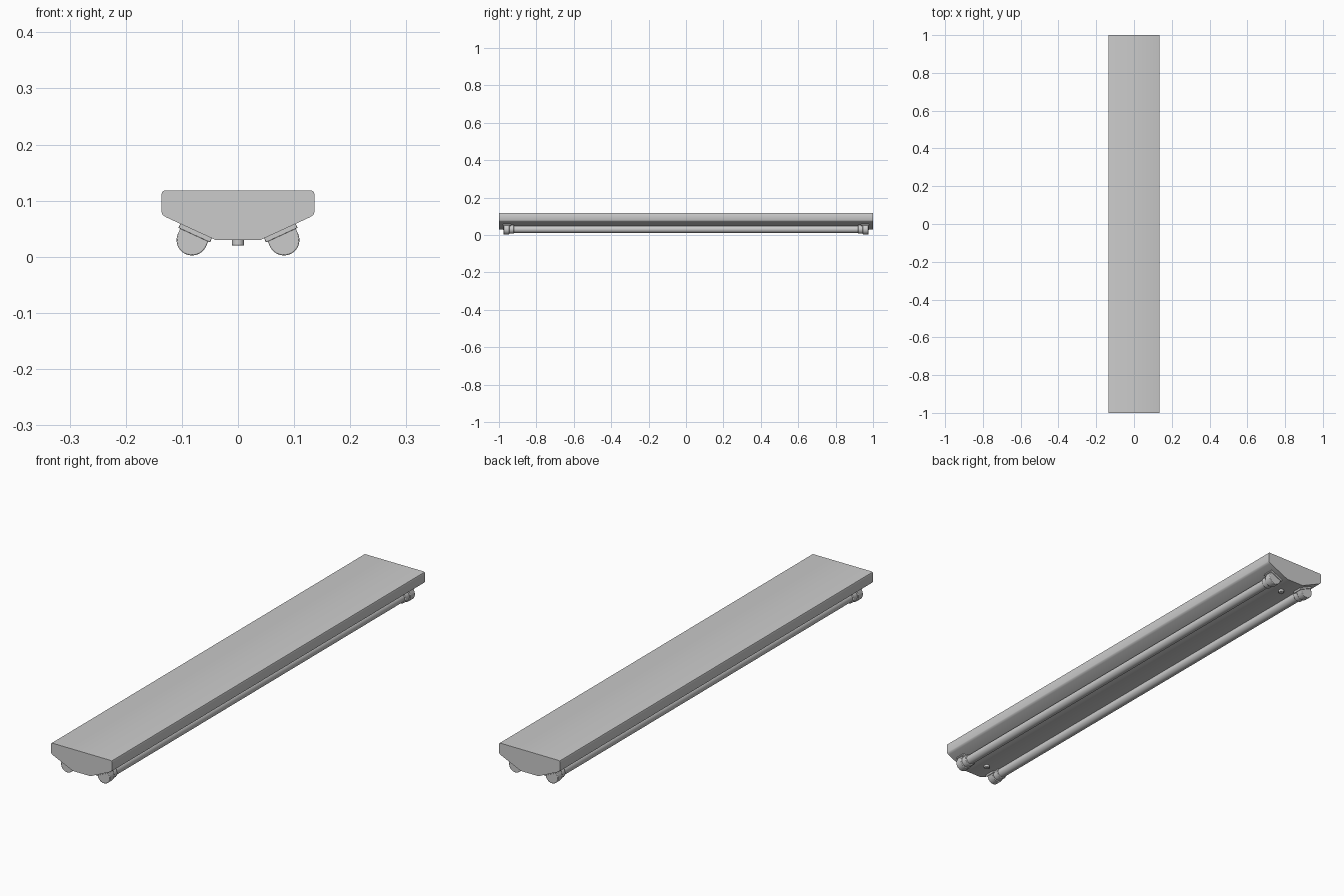
import bpy, bmesh, math
from mathutils import Matrix, Vector

cube = bpy.data.objects.get("Cube")
if cube:
    bpy.data.objects.remove(cube, do_unlink=True)

grey = bpy.data.materials.new("light grey")
grey.use_nodes = True
colour = (0.6, 0.6, 0.6, 1)
grey.diffuse_color = colour
grey.node_tree.nodes["Principled BSDF"].inputs["Base Color"].default_value = colour


def extrude(name, profile, y0, y1, bevel=0.0):
    """Extrude a closed (x, z) profile along y."""
    bm = bmesh.new()
    face = bm.faces.new([bm.verts.new((x, y0, z)) for x, z in profile])
    new = bmesh.ops.extrude_face_region(bm, geom=[face])["geom"]
    bmesh.ops.translate(bm, vec=(0, y1 - y0, 0),
                        verts=[v for v in new if isinstance(v, bmesh.types.BMVert)])
    bmesh.ops.recalc_face_normals(bm, faces=bm.faces)
    mesh = bpy.data.meshes.new(name)
    bm.to_mesh(mesh)
    bm.free()
    mesh.materials.append(grey)
    ob = bpy.data.objects.new(name, mesh)
    bpy.context.collection.objects.link(ob)
    if bevel:
        mod = ob.modifiers.new("soft edges", 'BEVEL')
        mod.width, mod.segments = bevel, 2
    bpy.ops.object.select_all(action='DESELECT')
    ob.select_set(True)
    bpy.context.view_layer.objects.active = ob
    bpy.ops.object.shade_smooth_by_angle(angle=math.radians(35))
    return ob


def arc(cx, cz, r, start, end, n):
    """Points on a circle between two angles in degrees."""
    return [(cx + r * math.cos(math.radians(start + (end - start) * i / n)),
             cz + r * math.sin(math.radians(start + (end - start) * i / n)))
            for i in range(n + 1)]


# Housing with rounded upper and lower side corners
half = [(0.04, 0.03), (0.128, 0.0705), (0.134, 0.0745), (0.136, 0.079),
        (0.136, 0.113), (0.1345, 0.1165), (0.131, 0.118)]
housing = half + [(-x, z) for x, z in reversed(half)]
extrude("housing", housing, -1, 1)

# Local frame of the sloped lamp faces: u runs outward, v points away from the slope
angle = math.atan2(0.0405, 0.088)
u = Vector((math.cos(angle), math.sin(angle)))
v = Vector((math.sin(angle), -math.cos(angle)))
tube = Vector((0.082, 0.03))
top = (Vector((0.04, 0.03)) - tube).dot(v)


def sloped(points, side):
    """Map slope coordinates around the tube centre to the front plane."""
    out = [tube + u * a + v * b for a, b in points]
    return [(side * p.x, p.y) for p in out]


def socket(r):
    """Rounded holder outline reaching up to the housing."""
    return [(r, top - 0.002)] + arc(0, 0, r, 0, 180, 20) + [(-r, top - 0.002)]


base = [(-0.031, top - 0.002), (0.031, top - 0.002), (0.031, top + 0.008), (-0.031, top + 0.008)]

for side, label in ((1, "left"), (-1, "right")):
    # Fluorescent tube
    extrude(label + "_tube", arc(side * tube.x, tube.y, 0.019, 0, 345, 23), -0.95, 0.95)
    for end, where in ((-1, "front"), (1, "back")):
        name = label + "_" + where
        # Outer holder, mounting base and collar around the tube end
        extrude(name + "_holder", sloped(socket(0.0275), side), end * 0.945, end * 0.975, 0.002)
        extrude(name + "_holder_base", sloped(base, side), end * 0.935, end * 0.978, 0.001)
        extrude(name + "_collar", arc(side * tube.x, tube.y, 0.0235, 0, 345, 23),
                end * 0.92, end * 0.946, 0.002)

# Round fixing screws under the housing
for end, where in ((-1, "front"), (1, "back")):
    screw = extrude(where + "_screw", arc(0, 0, 0.011, 0, 345, 23), 0, 0.012, 0.002)
    screw.matrix_world = Matrix.Translation((0, end * 0.915, 0.02)) @ Matrix.Rotation(math.pi / 2, 4, 'X')
